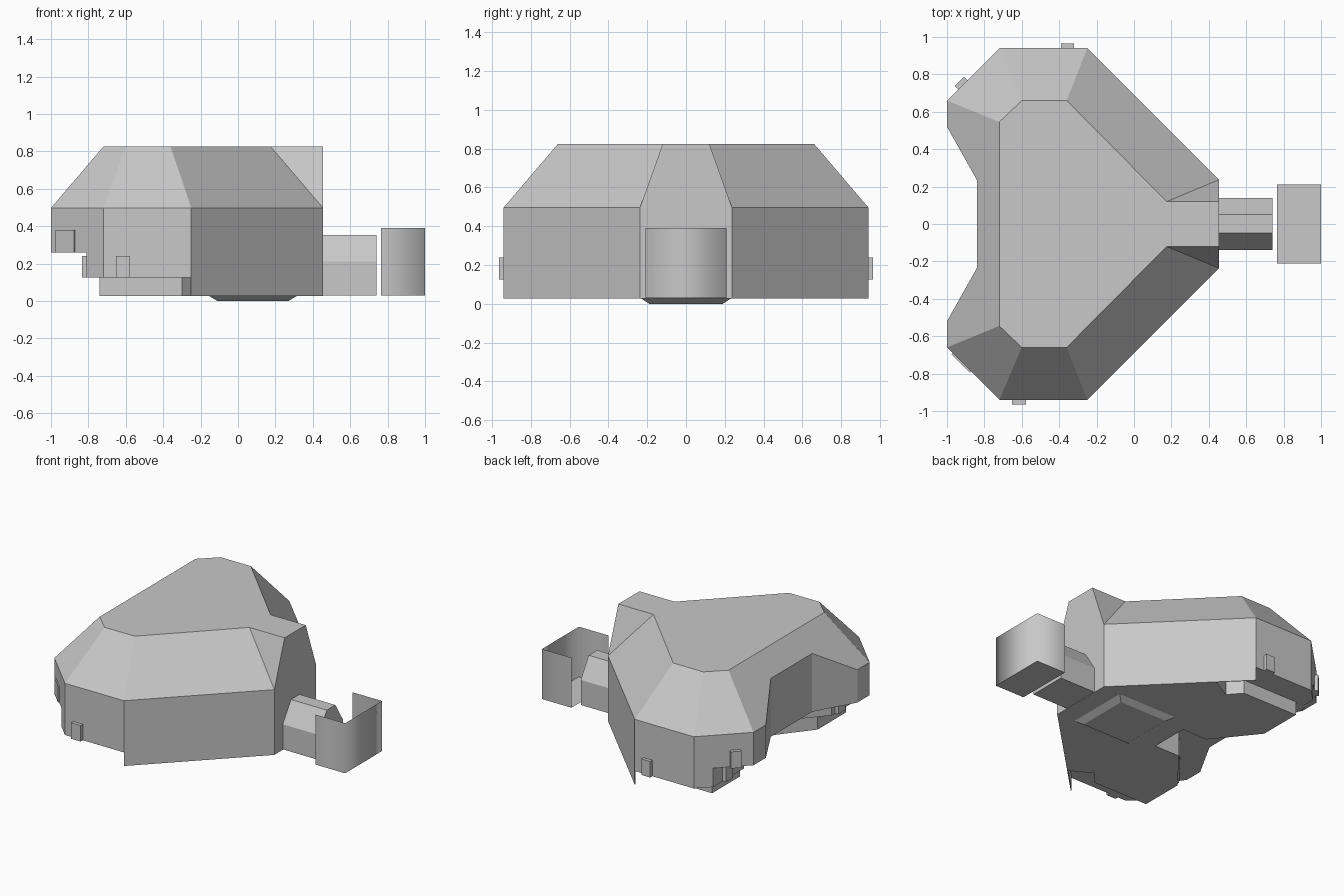
import bpy, bmesh, math

if "Cube" in bpy.data.objects:
    bpy.data.objects.remove(bpy.data.objects["Cube"])

grey = bpy.data.materials.new("plain_grey")
grey.diffuse_color = (0.58, 0.58, 0.58, 1)
grey.use_nodes = True
grey.node_tree.nodes["Principled BSDF"].inputs["Base Color"].default_value = grey.diffuse_color


def make(name, verts, faces, smooth=False, fix=True):
    bm = bmesh.new()
    vs = [bm.verts.new(v) for v in verts]
    for f in faces:
        bm.faces.new([vs[i] for i in f])
    if fix:
        bmesh.ops.recalc_face_normals(bm, faces=bm.faces[:])
    for f in bm.faces:
        f.smooth = smooth
    me = bpy.data.meshes.new(name)
    bm.to_mesh(me)
    bm.free()
    me.materials.append(grey)
    ob = bpy.data.objects.new(name, me)
    bpy.context.collection.objects.link(ob)
    return ob


def loft(name, lower, upper):
    """Closed solid between two matching rings of 3D points."""
    n = len(lower)
    sides = [(i, (i + 1) % n, n + (i + 1) % n, n + i) for i in range(n)]
    return make(name, lower + upper, sides + [range(n), range(n, 2 * n)])


def prism(name, outline, z0, z1):
    return loft(name, [(x, y, z0) for x, y in outline], [(x, y, z1) for x, y in outline])


def mirrored(half):
    """Complete a plan from its back half."""
    return half + [(x, -y) for x, y in reversed(half)]


# plan outlines of wall and roof top
plan = mirrored([(-0.84, 0.235), (-1, 0.52), (-1, 0.66), (-0.72, 0.94), (-0.25, 0.94), (0.455, 0.237)])
top = mirrored([(-0.72, 0.545), (-0.6, 0.66), (-0.36, 0.66), (0.175, 0.12), (0.455, 0.12)])

# main hall: walls, sloping roof and flat top in one shell
n = 12
verts = ([(x, y, 0.26) for x, y in plan]
         + [(x, y, 0.68 if abs(x + 0.84) < 0.01 else 0.497) for x, y in plan]
         + [(x, y, 0.825) for x, y in top])
faces = [(i, (i + 1) % n, n + (i + 1) % n, n + i) for i in range(n) if i != 5]
roof_back = [(14, 15, 25, 24), (15, 16, 26, 25), (16, 17, 27, 26), (17, 28, 27)]
mirror = {12 + i: 23 - i for i in range(12)}
mirror.update({24 + i: 33 - i for i in range(10)})
faces += roof_back + [tuple(mirror[i] for i in f) for f in roof_back]
faces += [(5, 6, 18, 29, 28, 17),                       # gable end
          (12, 13, 14, 24, 33, 21, 22, 23),             # notched rear slope
          tuple(range(24, 34)), tuple(range(12))]
make("main_hall", verts, faces)

# stepped lower storeys, both cut back by an entrance recess at the rear
recess = [(-0.3, 0.14), (-0.5, 0.14)]
prism("middle_storey", mirrored(recess + [(-0.81, 0.5), (-0.81, 0.85), (-0.72, 0.94),
                                          (-0.25, 0.94), (0.455, 0.237)]), 0.125, 0.26)
prism("lower_storey", mirrored(recess + [(-0.74, 0.44), (-0.74, 0.76), (-0.3, 0.76), (-0.22, 0.67),
                                         (-0.065, 0.755), (0.455, 0.237)]), 0.027, 0.125)

# thin skirts that carry the diagonal walls down to the bottom
for s, side in ((1, "back"), (-1, "front")):
    prism(side + "_diagonal_skirt",
          [(-0.25, s * 0.94), (0.455, s * 0.237), (0.447, s * 0.237), (-0.254, s * 0.936)],
          0.027, 0.13)


def rect(x0, x1, y, z):
    return [(x0, -y, z), (x1, -y, z), (x1, y, z), (x0, y, z)]


# tapered foot under the middle
loft("foot", rect(-0.11, 0.27, 0.19, 0), rect(-0.16, 0.32, 0.235, 0.03))

# entrance tunnel
prof = [(-0.14, 0.03), (-0.14, 0.21), (-0.047, 0.353), (0.05, 0.353), (0.14, 0.21), (0.14, 0.03)]
loft("tunnel", [(0.45, y, z) for y, z in prof], [(0.74, y, z) for y, z in prof])

# open-topped shield at the tunnel mouth: smooth walls over a flat floor
make("shield_walls", rect(0.765, 1, 0.21, 0.03) + rect(0.765, 1, 0.21, 0.39),
     [(0, 1, 5, 4), (1, 2, 6, 5), (2, 3, 7, 6)], True, False)
make("shield_floor", rect(0.765, 1, 0.21, 0.03), [(0, 1, 2, 3)], False, False)


# small doors: centre, width, height range, facing angle
def door(name, x, y, w, z0, z1, angle, depth=0.05):
    c, s = math.cos(math.radians(angle)), math.sin(math.radians(angle))
    d, h = depth / 2, w / 2
    corners = [(-d, -h), (d, -h), (d, h), (-d, h)]
    prism(name, [(x + c * a - s * b, y + s * a + c * b) for a, b in corners], z0, z1)


door("front_door", -0.615, -0.94, 0.075, 0.125, 0.24, -90)
door("back_door", -0.355, 0.94, 0.07, 0.125, 0.24, 90)
door("back_corner_door", -0.915, 0.745, 0.07, 0.26, 0.38, 135)
door("front_corner_door", -0.915, -0.735, 0.14, 0.26, 0.38, 225, 0.03)
door("rear_step_door_back", -0.81, 0.7, 0.08, 0.125, 0.24, 180)
door("rear_step_door_front", -0.81, -0.58, 0.08, 0.125, 0.24, 180)
